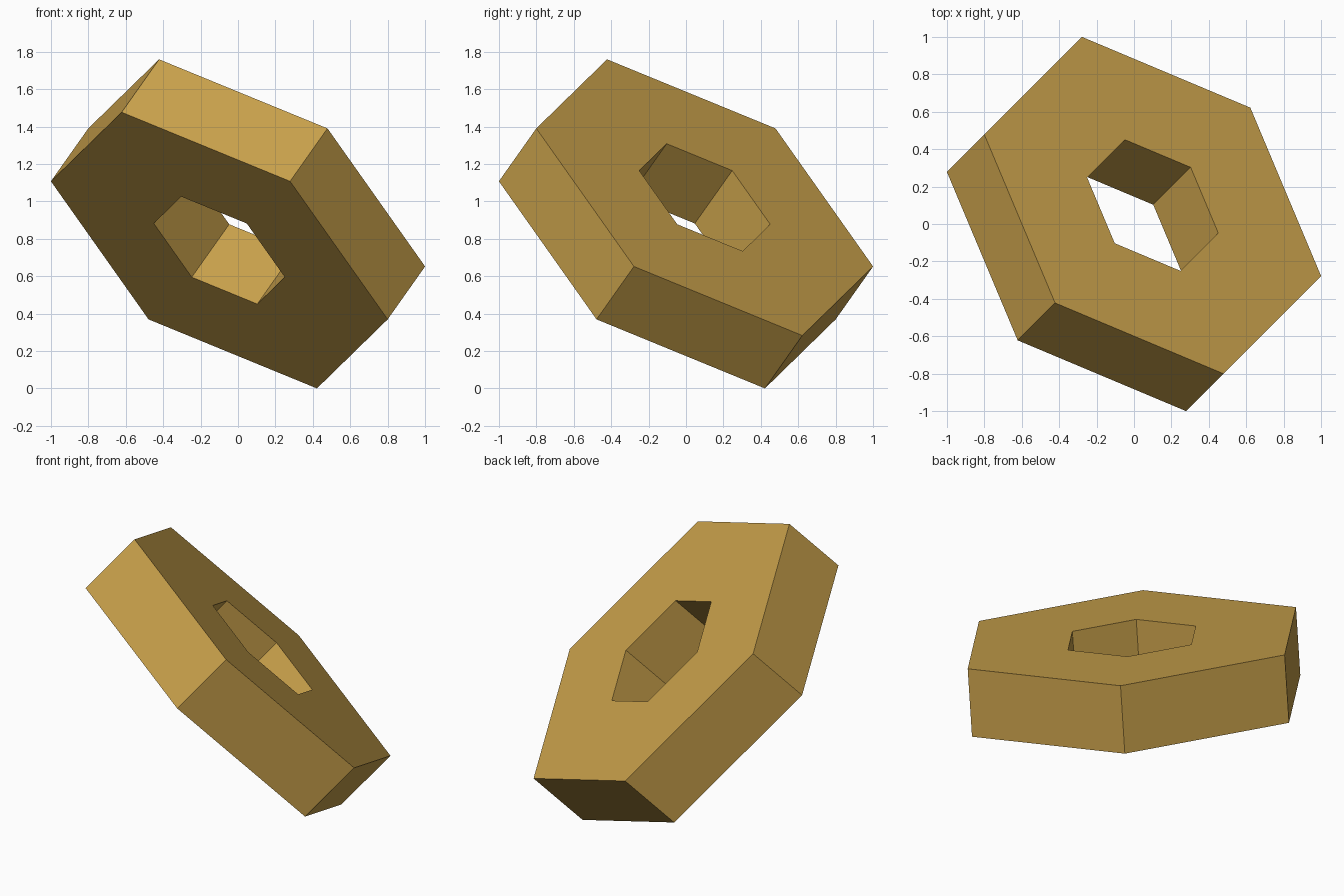
import bpy, bmesh, math
from mathutils import Matrix, Vector

if "Cube" in bpy.data.objects:
    bpy.data.objects.remove(bpy.data.objects["Cube"])

R_OUT, R_HOLE, THICK = 1.044, 0.406, 0.4

brass = bpy.data.materials.new("brass")
brass.diffuse_color = (0.578, 0.352, 0.07, 1)
brass.use_nodes = True
brass.node_tree.nodes["Principled BSDF"].inputs["Base Color"].default_value = brass.diffuse_color

# Tilted frame: nut axis leans 45 degrees towards +x +y, one corner points up
axis = Vector((0.5, 0.5, math.sqrt(0.5)))
up = Vector((-0.5, -0.5, math.sqrt(0.5)))
side = axis.cross(up)
tilt = Matrix((up, side, axis)).transposed().to_4x4()
height = (R_OUT + THICK / 2) * math.sqrt(0.5)


def ring(bm, radius, z):
    return [bm.verts.new((radius * math.cos(math.radians(60 * i)),
                          radius * math.sin(math.radians(60 * i)), z))
            for i in range(6)]


# Hexagonal nut: rings run around the section, outside then hole
bm = bmesh.new()
h = THICK / 2
rings = [ring(bm, r, z) for r, z in
         [(R_OUT, -h), (R_OUT, h), (R_HOLE, h), (R_HOLE, -h)]]
for k in range(4):
    a, b = rings[k], rings[(k + 1) % 4]
    for i in range(6):
        j = (i + 1) % 6
        bm.faces.new((a[i], a[j], b[j], b[i]))
bm.transform(Matrix.Translation((0, 0, height)) @ tilt)
bmesh.ops.recalc_face_normals(bm, faces=bm.faces)

mesh = bpy.data.meshes.new("hex_nut")
bm.to_mesh(mesh)
bm.free()
mesh.materials.append(brass)
nut = bpy.data.objects.new("hex_nut", mesh)
bpy.context.collection.objects.link(nut)
